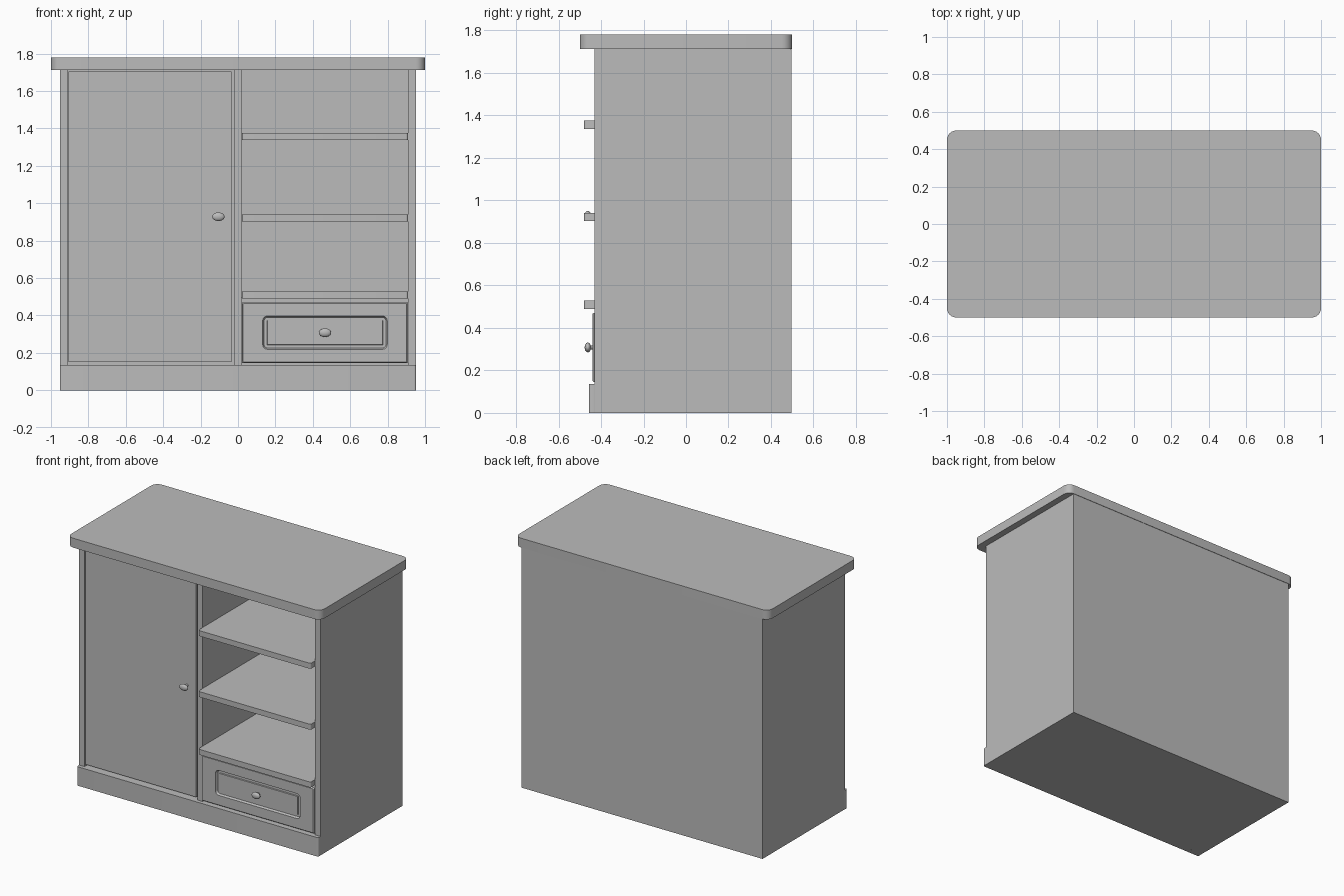
import bpy, bmesh, math
from mathutils import Vector

cube = bpy.data.objects.get("Cube")
if cube:
    bpy.data.objects.remove(cube, do_unlink=True)

grey = bpy.data.materials.new("plain grey")
grey.use_nodes = True
COLOR = (0.5, 0.5, 0.5, 1)
grey.diffuse_color = COLOR
grey.node_tree.nodes["Principled BSDF"].inputs["Base Color"].default_value = COLOR


def finish(name, bm, smooth=False):
    bmesh.ops.recalc_face_normals(bm, faces=bm.faces)
    mesh = bpy.data.meshes.new(name)
    bm.to_mesh(mesh)
    bm.free()
    mesh.materials.append(grey)
    obj = bpy.data.objects.new(name, mesh)
    bpy.context.collection.objects.link(obj)
    if smooth:
        bpy.ops.object.select_all(action='DESELECT')
        obj.select_set(True)
        bpy.context.view_layer.objects.active = obj
        bpy.ops.object.shade_smooth_by_angle(angle=math.radians(40))
    return obj


def box(name, x, y, z, radius=0, corners=lambda p: True):
    """Box between pairs of limits, with chosen vertical edges rounded."""
    bm = bmesh.new()
    bmesh.ops.create_cube(bm, size=1)
    for v in bm.verts:
        v.co = [lim[1] if c > 0 else lim[0] for c, lim in zip(v.co, (x, y, z))]
    if radius:
        edges = [e for e in bm.edges
                 if abs(e.verts[0].co.z - e.verts[1].co.z) > 1e-4 and corners(e.verts[0].co)]
        bmesh.ops.bevel(bm, geom=edges, offset=radius, segments=6, profile=0.5, affect='EDGES')
    return finish(name, bm, radius > 0)


def panel(name, cx, cz, rings):
    """Loft of rounded rectangles facing the front: (half width, half height, radius, y)."""
    bm = bmesh.new()
    loops = []
    for w, h, r, y in rings:
        loop = []
        for i, (sx, sz) in enumerate(((1, 1), (-1, 1), (-1, -1), (1, -1))):
            for k in range(7):
                a = (i + k / 6) * math.pi / 2
                loop.append(bm.verts.new((cx + sx * (w - r) + r * math.cos(a), y,
                                          cz + sz * (h - r) + r * math.sin(a))))
        loops.append(loop)
    for a, b in zip(loops, loops[1:]):
        for i in range(len(a)):
            j = (i + 1) % len(a)
            bm.faces.new((a[i], a[j], b[j], b[i]))
    bm.faces.new(loops[0])
    bm.faces.new(loops[-1])
    return finish(name, bm)


def knob(name, x, z, base):
    """Flattened oval grip on a short round stem."""
    bm = bmesh.new()
    grip = bmesh.ops.create_uvsphere(bm, u_segments=24, v_segments=14, radius=1)["verts"]
    for v in grip:
        v.co = Vector((x + v.co.x * 0.033, -0.462 + v.co.y * 0.015, z + v.co.z * 0.023))
    stem = bmesh.ops.create_cone(bm, cap_ends=True, segments=16, radius1=0.01,
                                 radius2=0.01, depth=1)["verts"]
    for v in stem:
        y = -0.455 if v.co.z > 0 else base
        v.co = Vector((x + v.co.x, y, z + v.co.y))
    return finish(name, bm, True)


def front(p):
    return p.y < 0


# Carcass
FRONT, BACK, BASE, TOP = -0.43, 0.497, 0.135, 1.72
for side, s in (("left", 1), ("right", -1)):
    box(side + "_side", sorted((s * 0.91, s * 0.952)), (FRONT, BACK), (0, TOP))
box("back_panel", (-0.91, 0.91), (0.46, BACK), (0, TOP))
box("floor_panel", (-0.91, 0.91), (FRONT, 0.46), (0, BASE))
box("divider", (-0.02, 0.02), (FRONT, 0.46), (BASE, TOP))
box("plinth", (-0.953, 0.953), (-0.457, FRONT + 0.01), (0, BASE), 0.012, front)
box("worktop", (-1, 1), (-0.5, 0.5), (1.713, 1.78), 0.05)

# Open shelves
for i, z in enumerate((0.49, 0.902, 1.337)):
    box("shelf_%d" % (i + 1), (0.021, 0.909), (-0.48, 0.46), (z, z + 0.039), 0.012, front)

# Door, set in with a narrow gap
box("door", (-0.906, -0.034), (-0.425, -0.39), (0.15, 1.705))
box("door_backing", (-0.91, -0.02), (-0.39, -0.37), (BASE, TOP))
knob("door_knob", -0.105, 0.928, -0.42)

# Drawer with a sunk field and a raised centre
panel("drawer_front", 0.465, 0.308, [
    (0.443, 0.163, 0.004, -0.39),
    (0.443, 0.163, 0.004, -0.434),
    (0.437, 0.157, 0.004, -0.441),
    (0.333, 0.089, 0.025, -0.441),
    (0.326, 0.082, 0.020, -0.425),
    (0.310, 0.066, 0.001, -0.425),
    (0.308, 0.064, 0.001, -0.432),
])
box("drawer_backing", (0.02, 0.91), (-0.39, -0.37), (BASE, 0.495))
knob("drawer_knob", 0.465, 0.308, -0.425)
